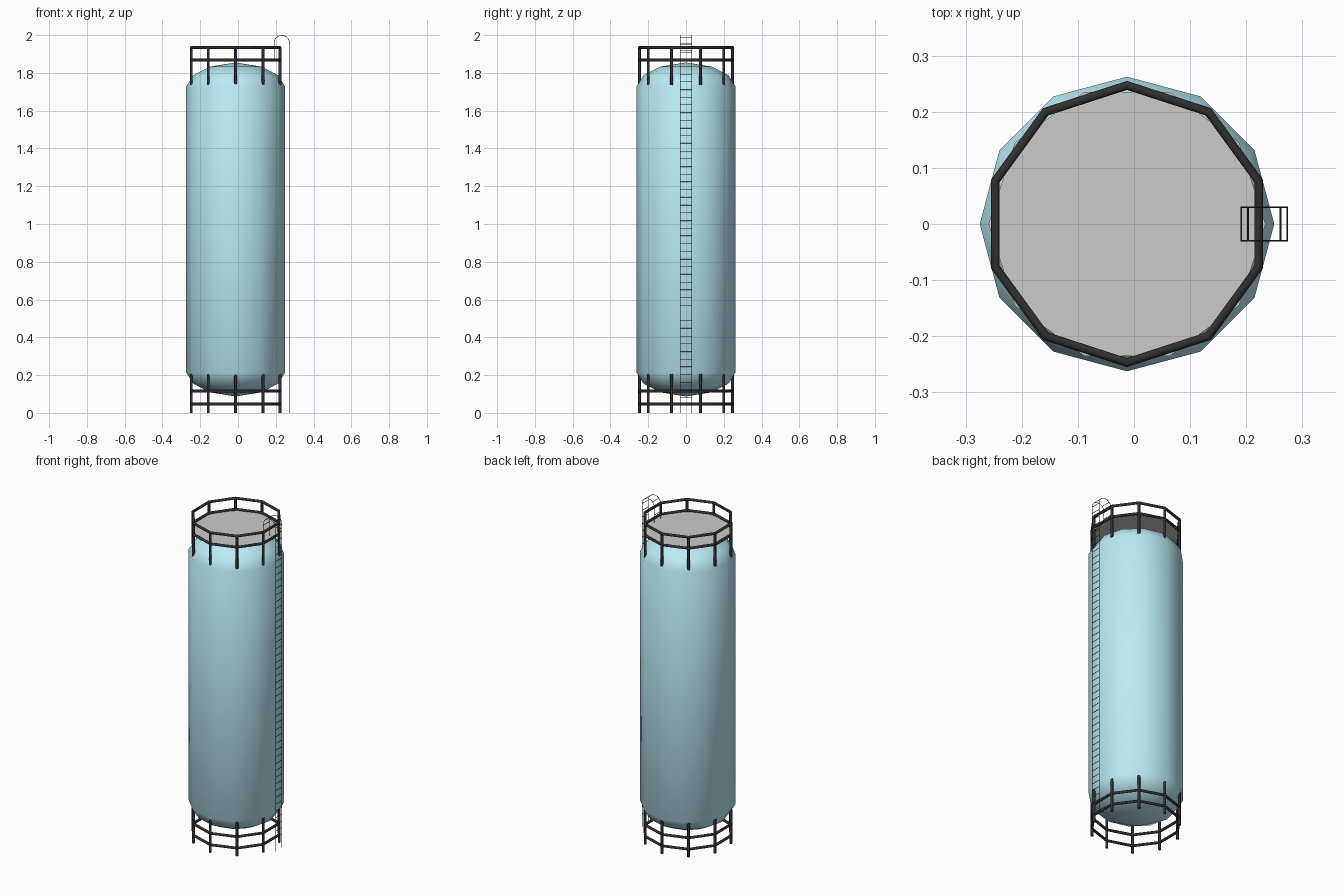
import bpy, bmesh, math
from mathutils import Vector

if "Cube" in bpy.data.objects:
    bpy.data.objects.remove(bpy.data.objects["Cube"])

CX = -0.0125  # tank axis


def material(name, rgb):
    m = bpy.data.materials.new(name)
    m.diffuse_color = (*rgb, 1)
    m.use_nodes = True
    m.node_tree.nodes["Principled BSDF"].inputs["Base Color"].default_value = m.diffuse_color
    return m


blue = material("light_blue", (0.5, 0.83, 0.92))
black = material("black", (0.03, 0.03, 0.03))


def finish(ob, name, mat=None, smooth=None):
    ob.name = name
    if mat:
        ob.data.materials.append(mat)
    if smooth:
        bpy.ops.object.select_all(action='DESELECT')
        ob.select_set(True)
        bpy.context.view_layer.objects.active = ob
        bpy.ops.object.shade_smooth_by_angle(angle=math.radians(smooth))
    return ob


def mesh_object(bm, name, mat=None, smooth=None):
    me = bpy.data.meshes.new(name)
    bm.to_mesh(me)
    bm.free()
    ob = bpy.data.objects.new(name, me)
    bpy.context.collection.objects.link(ob)
    return finish(ob, name, mat, smooth)


# Tank: 12-sided lathe of a domed profile
half = [(0, 0.087), (0.137, 0.109), (0.225, 0.155), (0.2625, 0.215)]
profile = half + [(r, 1.942 - z) for r, z in reversed(half)]
bm = bmesh.new()
vs = [bm.verts.new((CX + r, 0, z)) for r, z in profile]
es = [bm.edges.new(p) for p in zip(vs, vs[1:])]
bmesh.ops.spin(bm, geom=vs + es, cent=(CX, 0, 0), axis=(0, 0, 1),
               angle=math.tau, steps=12)
bmesh.ops.remove_doubles(bm, verts=bm.verts, dist=1e-4)
bmesh.ops.recalc_face_normals(bm, faces=bm.faces)
mesh_object(bm, "tank", blue, 60)

# Ten-sided roof deck
bpy.ops.mesh.primitive_circle_add(vertices=10, radius=0.247, fill_type='NGON',
                                  location=(CX, 0, 1.863), rotation=(0, 0, math.radians(18)))
finish(bpy.context.object, "roof_deck")


# Railing ring and posts, used for the roof guard and the base stand
def ring(name, z):
    bpy.ops.mesh.primitive_torus_add(major_segments=10, minor_segments=8,
                                     major_radius=0.247, minor_radius=0.008,
                                     location=(CX, 0, z), rotation=(0, 0, math.radians(18)))
    finish(bpy.context.object, name, black, 50)


def posts(name, z0, z1):
    for i in range(10):
        a = math.radians(18 + 36 * i)
        bpy.ops.mesh.primitive_cylinder_add(
            vertices=8, radius=0.0078, depth=z1 - z0,
            location=(CX + 0.247 * math.cos(a), 0.247 * math.sin(a), (z0 + z1) / 2),
            rotation=(0, 0, a))
        finish(bpy.context.object, f"{name}_{i + 1}", black, 50)


ring("guard_top_rail", 1.934)
ring("guard_lower_rail", 1.867)
posts("guard_post", 1.737, 1.934)
ring("stand_upper_ring", 0.115)
ring("stand_lower_ring", 0.046)
posts("stand_post", 0.0, 0.205)


# Ladder: thin tubes, arched over the guard rail
def tube(name, paths, radius):
    cu = bpy.data.curves.new(name, 'CURVE')
    cu.dimensions = '3D'
    cu.bevel_depth = radius
    cu.bevel_resolution = 1
    cu.use_fill_caps = True
    for pts in paths:
        sp = cu.splines.new('POLY')
        sp.points.add(len(pts) - 1)
        for p, co in zip(sp.points, pts):
            p.co = (*co, 1)
    ob = bpy.data.objects.new(name, cu)
    bpy.context.collection.objects.link(ob)
    finish(ob, name, black)


R, AX, AZ = 0.041, 0.232, 1.9575
side = [(AX + R, 0.0)]
side += [(AX + R * math.cos(math.pi * k / 12), AZ + R * math.sin(math.pi * k / 12))
         for k in range(13)]
side += [(AX - R, 1.867)]
W = 0.03
tube("ladder_rails", [[(x, s * W, z) for x, z in side] for s in (-1, 1)], 0.0015)

rungs = [(AX + R, 0.08 + 0.0408 * i) for i in range(47)]
rungs += [(AX + R * math.cos(a), AZ + R * math.sin(a))
          for a in (math.pi / 4, 3 * math.pi / 4)]
rungs += [(AX - R, 1.951), (AX - R, 1.91)]
tube("ladder_rungs", [[(x, -W, z), (x, W, z)] for x, z in rungs], 0.0015)
